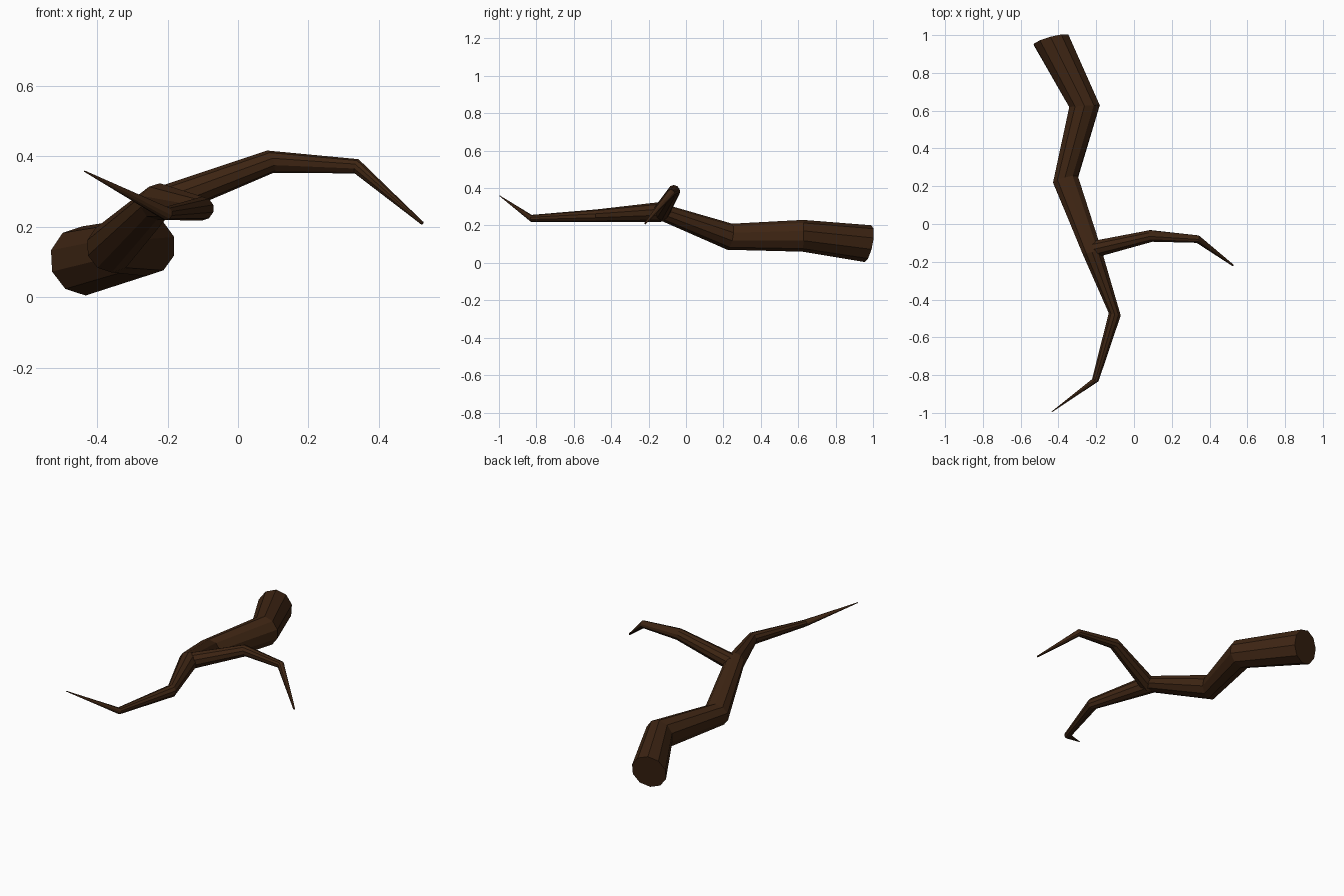
import bpy, bmesh, math
from mathutils import Vector

cube = bpy.data.objects.get("Cube")
if cube:
    bpy.data.objects.remove(cube)

bark = bpy.data.materials.new("dark_brown_bark")
bark.use_nodes = True
colour = (0.048, 0.0185, 0.0065, 1)
bark.diffuse_color = colour
bsdf = next(n for n in bark.node_tree.nodes if n.type == "BSDF_PRINCIPLED")
bsdf.inputs["Base Color"].default_value = colour
bsdf.inputs["Roughness"].default_value = 0.9


def limb(name, sections, sides):
    """Tapered faceted limb; each section is (centre, radius, facing)."""
    bm = bmesh.new()
    rings = []
    for centre, radius, facing in sections:
        facing = Vector(facing).normalized()
        across = facing.cross(Vector((0, 0, 1))).normalized()
        up = across.cross(facing)
        ring = []
        for i in range(sides):
            a = math.tau * i / sides
            offset = up * math.cos(a) + across * math.sin(a)
            ring.append(bm.verts.new(Vector(centre) + offset * radius))
        rings.append(ring)
    for r, s in zip(rings, rings[1:]):
        for i in range(sides):
            j = (i + 1) % sides
            bm.faces.new((r[i], r[j], s[j], s[i]))
    bm.faces.new(rings[0])
    bm.faces.new(rings[-1])
    bmesh.ops.recalc_face_normals(bm, faces=bm.faces)
    mesh = bpy.data.meshes.new(name)
    bm.to_mesh(mesh)
    bm.free()
    mesh.materials.append(bark)
    obj = bpy.data.objects.new(name, mesh)
    bpy.context.collection.objects.link(obj)
    return obj


# Main limb, from the thick cut end to the pointed tip
limb("main_limb", [
    ((-0.438, 0.973, 0.103), 0.100, (0.27, -1, 0.2)),
    ((-0.262, 0.624, 0.145), 0.085, (0.06, -1, 0.02)),
    ((-0.362, 0.234, 0.140), 0.071, (0.26, -1, 0.2)),
    ((-0.226, -0.135, 0.272), 0.054, (0.3, -1, -0.3)),
    ((-0.102, -0.478, 0.252), 0.034, (-0.2, -1, 0)),
    ((-0.205, -0.827, 0.238), 0.019, (-0.3, -1, 0.1)),
    ((-0.436, -0.995, 0.358), 0.002, (-0.8, -0.6, 0.4)),
], 10)

# Side branch growing out of the main limb
limb("side_branch", [
    ((-0.225, -0.137, 0.265), 0.047, (1, 0.2, 0.38)),
    ((0.092, -0.063, 0.385), 0.033, (1, 0.3, 0.3)),
    ((0.337, -0.080, 0.372), 0.021, (1, -0.3, -0.3)),
    ((0.524, -0.219, 0.210), 0.005, (0.7, -0.5, -0.6)),
], 10)
